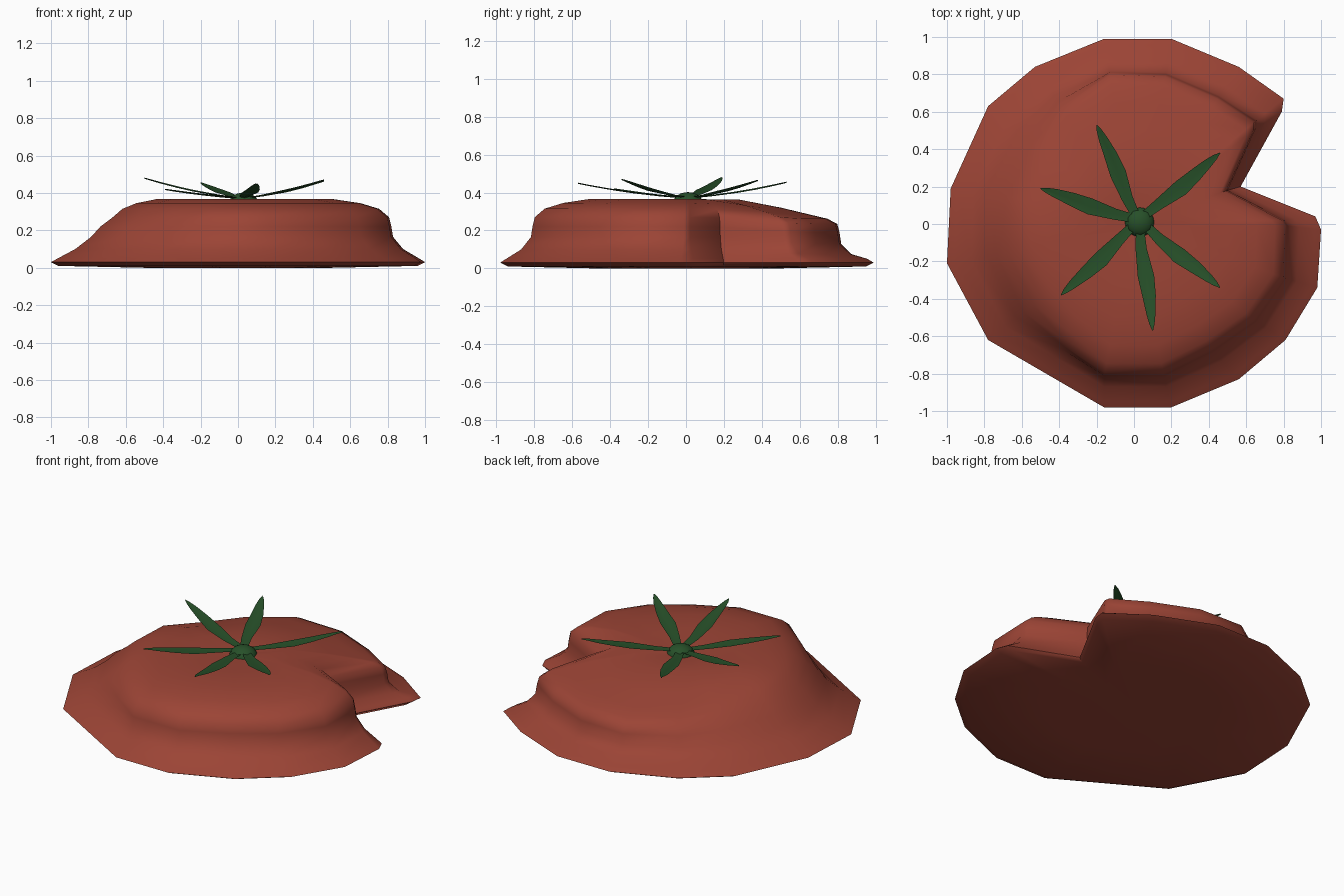
import bpy, bmesh, math
from mathutils import Vector

if "Cube" in bpy.data.objects:
    bpy.data.objects.remove(bpy.data.objects["Cube"])


def material(name, rgb):
    m = bpy.data.materials.new(name)
    m.diffuse_color = (*rgb, 1)
    m.use_nodes = True
    m.node_tree.nodes["Principled BSDF"].inputs["Base Color"].default_value = m.diffuse_color
    return m


RED = material("tomato red", (0.33, 0.058, 0.036))
GREEN = material("leaf green", (0.02, 0.08, 0.022))


def finish(name, bm, mat, angle):
    bmesh.ops.recalc_face_normals(bm, faces=bm.faces)
    me = bpy.data.meshes.new(name)
    bm.to_mesh(me)
    bm.free()
    me.materials.append(mat)
    ob = bpy.data.objects.new(name, me)
    bpy.context.collection.objects.link(ob)
    bpy.ops.object.select_all(action='DESELECT')
    ob.select_set(True)
    bpy.context.view_layer.objects.active = ob
    bpy.ops.object.shade_smooth_by_angle(angle=math.radians(angle))
    return ob


# Squashed body: outer rim outline and shoulder outline, with the notch on the right
rim = [(.97, .04), (.57, .20), (.79, .60), (.80, .67), (.56, .84), (.20, .99), (-.16, .99),
       (-.53, .84), (-.78, .63), (-.98, .19), (-1, -.21), (-.78, -.62), (-.47, -.80),
       (-.16, -.98), (.20, -.98), (.56, -.83), (.81, -.62), (.98, -.34), (1, -.03)]
shoulder = [(.80, .02), (.50, .18), (.65, .51), (.65, .55), (.45, .68), (.17, .80), (-.13, .81),
            (-.42, .68), (-.62, .50), (-.79, .17), (-.80, -.18), (-.64, -.51), (-.40, -.66),
            (-.16, -.81), (.16, -.81), (.42, -.68), (.65, -.52), (.81, -.29), (.82, -.01)]

# (blend rim->shoulder, inward scale, z at front, z at back, extra inward scale on the left)
rings = [(0, .5, .0, .0, 1), (0, .96, .01, .01, 1), (0, 1, .03, .03, 1), (.18, 1, .05, .05, 1),
         (.65, 1, .10, .075, 1), (.95, 1, .165, .13, .97), (1, 1, .22, .19, .92),
         (1, .985, .27, .235, .85), (1, .92, .315, .262, .84), (1, .80, .345, .285, .85),
         (1, .62, .367, .32, .88), (1, .35, .366, .362, .95), (1, .14, .355, .355, 1)]


def ring_points(t, s, zf, zb, left):
    pts = []
    for (ax, ay), (bx, by) in zip(rim, shoulder):
        p = Vector((ax, ay)).lerp(Vector((bx, by)), t) * s
        back = min(1, max(0, (ay - .15) / .6))
        side = min(1, max(0, (-ax - .3) / .5))
        p *= 1 + (left - 1) * side
        pts.append((p.x, p.y, zf + (zb - zf) * back))
    return pts


bm = bmesh.new()
loops = [[bm.verts.new(p) for p in ring_points(*r)] for r in rings]
n = len(rim)
for a, b in zip(loops, loops[1:]):
    for i in range(n):
        j = (i + 1) % n
        bm.faces.new((a[i], a[j], b[j], b[i]))
for loop, z in ((loops[0], .002), (loops[-1], .35)):
    c = bm.verts.new((0, 0, z))
    for i in range(n):
        bm.faces.new((loop[i], loop[(i + 1) % n], c))
finish("tomato_body", bm, RED, 60)

# Leaves of the crown: each a thin folded blade rising to a pointed tip
hub = Vector((.03, .01, .362))
tips = [(-.20, .53, .445), (.46, .38, .455), (.46, -.34, .46),
        (.10, -.57, .44), (-.39, -.38, .41), (-.50, .19, .47)]
widths = [(.05, .022), (.25, .03), (.5, .044), (.68, .036), (.85, .024), (.94, .014), (1, .002)]
for k, tip in enumerate(tips):
    d = Vector(tip) - hub
    side = Vector((-d.y, d.x, 0)).normalized()
    bm = bmesh.new()
    prev = None
    for i, (u, w) in enumerate(widths):
        c = hub + Vector((d.x * u, d.y * u, d.z * (.45 * u + .55 * u * u) + .006))
        c += side * .012 * math.sin(u * 6.28 + k)  * (1 - u)
        row = [bm.verts.new(c - side * w + Vector((0, 0, .006))), bm.verts.new(c),
               bm.verts.new(c + side * w + Vector((0, 0, .006)))]
        if prev:
            for q in range(2):
                bm.faces.new((prev[q], prev[q + 1], row[q + 1], row[q]))
        prev = row
    r = bmesh.ops.solidify(bm, geom=bm.faces[:], thickness=.008)
    finish(f"crown_leaf_{k + 1}", bm, GREEN, 50)

# Rounded stem stub in the middle
bm = bmesh.new()
bmesh.ops.create_uvsphere(bm, u_segments=20, v_segments=12, radius=.08)
for v in bm.verts:
    v.co = Vector((v.co.x + .03, v.co.y + .01, v.co.z * .75 + .342))
finish("stem_stub", bm, GREEN, 60)
